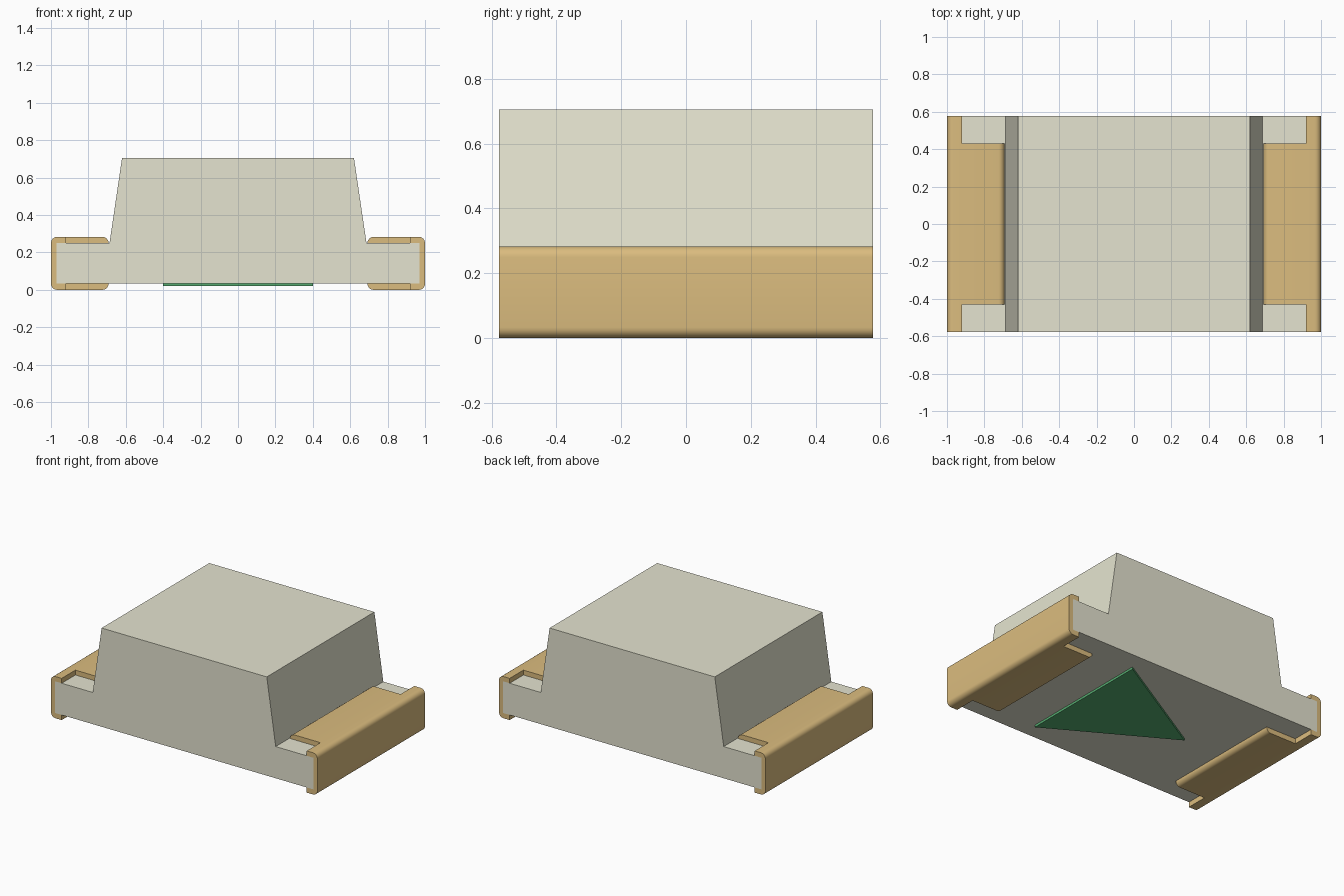
import bpy, bmesh, math

if "Cube" in bpy.data.objects:
    bpy.data.objects.remove(bpy.data.objects["Cube"], do_unlink=True)

HALF_Y = 0.577            # half depth of the whole part
BOT, TOP = 0.035, 0.25    # board underside and upper side
RIM_Z = 0.283             # top of the terminals
R = 0.033                 # terminal edge rounding


def material(name, srgb):
    lin = [c / 12.92 if c <= 0.04045 else ((c + 0.055) / 1.055) ** 2.4 for c in srgb]
    m = bpy.data.materials.new(name)
    m.use_nodes = True
    m.diffuse_color = (*lin, 1)
    bsdf = m.node_tree.nodes["Principled BSDF"]
    bsdf.inputs["Base Color"].default_value = (*lin, 1)
    bsdf.inputs["Roughness"].default_value = 0.6
    return m


def prism(name, points, offset, mat=None):
    """Extrude a closed outline of 3D points along an offset vector."""
    bm = bmesh.new()
    face = bm.faces.new([bm.verts.new(p) for p in points])
    res = bmesh.ops.extrude_face_region(bm, geom=[face])
    moved = [g for g in res["geom"] if isinstance(g, bmesh.types.BMVert)]
    bmesh.ops.translate(bm, vec=offset, verts=moved)
    bmesh.ops.recalc_face_normals(bm, faces=bm.faces)
    me = bpy.data.meshes.new(name)
    bm.to_mesh(me)
    bm.free()
    ob = bpy.data.objects.new(name, me)
    bpy.context.collection.objects.link(ob)
    if mat:
        me.materials.append(mat)
    return ob


def arc(cx, cz, start, steps=6):
    """Quarter circle of radius R, counter-clockwise from the start angle."""
    return [(cx + R * math.cos(a), cz + R * math.sin(a))
            for a in (math.radians(start + 90 * i / steps) for i in range(steps + 1))]


def activate(ob):
    bpy.ops.object.select_all(action='DESELECT')
    ob.select_set(True)
    bpy.context.view_layer.objects.active = ob


ivory = material("ivory plastic", (0.895, 0.891, 0.813))
gold = material("gold metal", (0.859, 0.738, 0.496))
green = material("green marking", (0.34, 0.68, 0.445))

# Board and tapered lens share one profile
half = [(0.97, BOT), (0.97, TOP), (0.687, TOP), (0.62, 0.705)]
outline = half + [(-x, z) for x, z in reversed(half)]
prism("body", [(x, -HALF_Y, z) for x, z in outline], (0, 2 * HALF_Y, 0), ivory)

# Wrap-around terminal: C-shaped profile with rounded outer edges
inner = 0.692
profile = (arc(inner + R, R, 180) + arc(1 - R, R, 270)
           + arc(1 - R, RIM_Z - R, 0) + arc(inner + R, RIM_Z - R, 90)
           + [(inner, TOP), (0.97, TOP), (0.97, BOT), (inner, BOT)])
clean = []
for p in profile:
    if not clean or math.dist(p, clean[-1]) > 0.004:
        clean.append(p)
if math.dist(clean[0], clean[-1]) < 0.004:
    clean.pop()
terminals = prism("terminals", [(x, -HALF_Y, z) for x, z in clean],
                  (0, 2 * HALF_Y, 0), gold)

# Notch the tabs at the front and back corners
for s in (-1, 1):
    box = [(0.6, s * 0.43, -0.1), (0.92, s * 0.43, -0.1),
           (0.92, s * 0.43, 0.4), (0.6, s * 0.43, 0.4)]
    cutter = prism("notch_cutter", box, (0, s * 0.3, 0))
    cutter.hide_render = True
    mod = terminals.modifiers.new("notch", 'BOOLEAN')
    mod.operation = 'DIFFERENCE'
    mod.solver = 'EXACT'
    mod.object = cutter
    activate(terminals)
    bpy.ops.object.modifier_apply(modifier=mod.name)
    bpy.data.objects.remove(cutter, do_unlink=True)

# Second terminal on the other side
mirror = terminals.modifiers.new("mirror", 'MIRROR')
mirror.use_axis = (True, False, False)
activate(terminals)
bpy.ops.object.modifier_apply(modifier=mirror.name)
bpy.ops.object.shade_smooth_by_angle(angle=math.radians(30))

# Triangular polarity mark on the underside
prism("polarity_mark", [(0.4, -0.462, 0.02), (0.4, 0.462, 0.02), (-0.4, 0, 0.02)],
      (0, 0, BOT - 0.02), green)
